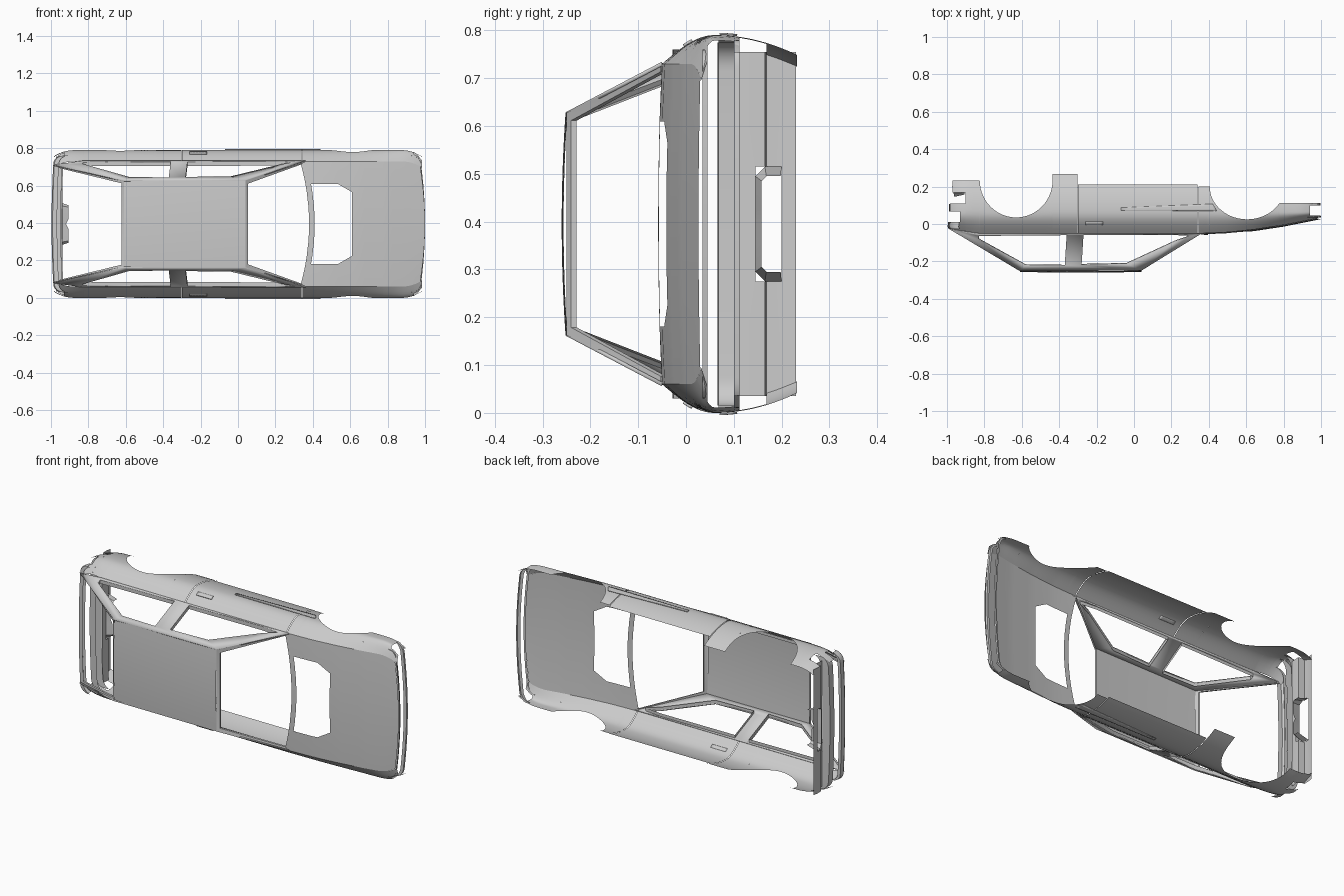
import bpy, bmesh
from math import cos, sin, pi, sqrt

if "Cube" in bpy.data.objects:
    bpy.data.objects.remove(bpy.data.objects["Cube"])

MID = 0.395  # half width; the shell lies on its side, car-up is -y, width is z


def finish(name, bm, mirror=True, thick=0.0):
    bmesh.ops.remove_doubles(bm, verts=bm.verts, dist=0.0004)
    bmesh.ops.recalc_face_normals(bm, faces=bm.faces)
    me = bpy.data.meshes.new(name)
    bm.to_mesh(me)
    bm.free()
    ob = bpy.data.objects.new(name, me)
    bpy.context.collection.objects.link(ob)
    ob.location.z = MID
    bpy.ops.object.select_all(action='DESELECT')
    ob.select_set(True)
    bpy.context.view_layer.objects.active = ob
    bpy.ops.object.shade_smooth_by_angle(angle=0.6)
    if thick:
        m = ob.modifiers.new("thickness", 'SOLIDIFY')
        m.thickness, m.offset = thick, 0
    if mirror:
        m = ob.modifiers.new("mirror", 'MIRROR')
        m.use_axis = (False, False, True)
        m.merge_threshold = 0.0005
    return ob


def grid(bm, rows):
    vs = [[bm.verts.new(p) for p in r] for r in rows]
    for a, b in zip(vs, vs[1:]):
        for i in range(len(a) - 1):
            bm.faces.new((a[i], a[i + 1], b[i + 1], b[i]))


def interp(pts, x):
    if x <= pts[0][0]:
        return pts[0][1]
    for (x0, y0), (x1, y1) in zip(pts, pts[1:]):
        if x <= x1:
            return y0 + (y1 - y0) * (x - x0) / (x1 - x0)
    return pts[-1][1]


def lin(a, b, n):
    return [a + (b - a) * i / n for i in range(n + 1)]


# Body shape: shoulder height along the length, and half width at any point
def top(x):
    return interp([(-0.99, -0.025), (-0.83, -0.05), (0.36, -0.05), (0.5, -0.044),
                   (0.65, -0.028), (0.8, -0.005), (1.0, 0.035)], x)


def taper(x):
    return 0.045 * max(0, (abs(x) - 0.86) / 0.14) ** 2.5


def width(x, y):
    t = top(x)
    if y < 0.06:
        u = max(0, (y - t) / (0.06 - t))
        w = 0.335 + 0.06 * sin(u * pi / 2)
    else:
        w = 0.395 - 1.4 * (y - 0.06) ** 2
    return w - taper(x)


def side(bm, cols, off=0.0, n=14):
    grid(bm, [[(x, y, width(x, y) + off) for y in lin(a, b, n)] for x, a, b in cols])


def span(x0, x1, a, b, n=6):
    return [(x, top(x) if a is None else a, b) for x in lin(x0, x1, n)]


def arch(cx, cy, rx, ry, t0, t1):
    return [(cx - rx * cos(t), top(cx - rx * cos(t)), cy - ry * sin(t)) for t in lin(t0, t1, 28)]


# Rear quarter with wheel arch, lamp notches and rear sill
bm = bmesh.new()
side(bm, span(-0.985, -0.93, None, 0.01))
side(bm, span(-0.93, -0.90, None, 0.11))
side(bm, span(-0.985, -0.93, 0.068, 0.11), n=3)
side(bm, span(-0.90, -0.825, None, 0.232))
side(bm, span(-0.97, -0.90, 0.168, 0.232), n=4)
side(bm, arch(-0.63, 0.235, 0.195, 0.2, 0, pi))
side(bm, span(-0.435, -0.303, None, 0.268))
finish("rear_quarter", bm)

# Door
bm = bmesh.new()
side(bm, span(-0.299, 0.340, None, 0.21, 14))
finish("door", bm)

# Front fender with wheel arch and lamp notch
bm = bmesh.new()
side(bm, span(0.344, 0.405, None, 0.20, 3))
side(bm, arch(0.605, 0.2, 0.2, 0.175, 0, pi - 0.52))
side(bm, span(0.7786, 0.94, None, 0.112))
side(bm, span(0.94, 0.985, None, 0.045))
side(bm, span(0.94, 0.985, 0.100, 0.112), n=2)
finish("front_fender", bm)

# Side moulding and door handle
bm = bmesh.new()
side(bm, [(x, interp([(-0.07, 0.072), (0.44, 0.07)], x), interp([(-0.07, 0.087), (0.42, 0.107), (0.44, 0.075)], x))
          for x in lin(-0.07, 0.42, 8) + [0.44]], 0.003, 4)
finish("side_moulding", bm, thick=0.004)
bm = bmesh.new()
side(bm, span(-0.26, -0.165, -0.005, 0.013), 0.002, 3)
finish("door_handle", bm, thick=0.006)


# Side window frames: planar panel with two window holes
def slope(x, y):
    return 0.335 - 0.525 * (-0.05 - y) - taper(x)


loops = [
    [(-0.985, -0.026), (-0.83, -0.05), (0.36, -0.05), (0.04, -0.247), (-0.61, -0.25)],
    [(-0.83, -0.062), (-0.83, -0.08), (-0.58, -0.217), (-0.37, -0.22), (-0.36, -0.058)],
    [(-0.27, -0.058), (-0.28, -0.215), (-0.04, -0.21), (0.22, -0.09), (0.30, -0.062), (0.20, -0.056)],
]
bm = bmesh.new()
for lp in loops:
    vs = [bm.verts.new((x, y, 0)) for x, y in lp]
    for i in range(len(vs)):
        bm.edges.new((vs[i - 1], vs[i]))
bmesh.ops.triangle_fill(bm, use_beauty=True, use_dissolve=False, edges=bm.edges[:], normal=(0, 0, 1))
for v in bm.verts:
    v.co.z = slope(v.co.x, v.co.y)
finish("side_window_frame", bm, thick=0.008)

# Inner lips around the side windows
bm = bmesh.new()
for lp in loops[1:]:
    ring = lp + lp[:1]
    grid(bm, [[(x, y, slope(x, y) - d) for x, y in ring] for d in (0, 0.02)])
finish("side_window_lip", bm)

# Roof
bm = bmesh.new()
grid(bm, [[(x, -0.248 - 0.008 * (1 - (w / 0.232) ** 2) - 0.004 * (1 - ((x + 0.285) / 0.325) ** 2), w)
           for w in lin(0, 0.232, 8)] for x in lin(-0.61, 0.04, 12)])
finish("roof", bm)


# Windscreen and rear window surrounds
def surround(name, hi, lo, inset):
    (x0, y0, w0), (x1, y1, w1) = hi, lo
    ax = 1 if x1 > x0 else -1
    outer = [(x0, y0, 0), (x0, y0, w0), (x1, y1, w1)]
    inner = [(x0 + ax * 0.014, y0 + 0.009, 0), (x0 + ax * 0.014, y0 + 0.009, w0 - inset),
             (x1 - ax * 0.01, y1, w1 - inset)]
    deep = [(x, y + 0.012, w) for x, y, w in inner]
    bm = bmesh.new()
    grid(bm, [outer, inner, deep])
    finish(name, bm)


surround("windscreen_surround", (0.04, -0.25, 0.232), (0.35, -0.052, 0.335), 0.016)
surround("rear_window_surround", (-0.61, -0.25, 0.232), (-0.975, -0.028, 0.315), 0.014)


# Bonnet and cowl, bowed in plan, with chamfered opening
def hood(x, w):
    bow = interp([(0.38, 0.048), (0.41, 0.048), (0.5, 0.02), (0.61, 0), (0.75, 0), (1.0, 0.025)], x)
    f = w / 0.335
    xx = x - bow * f * f
    return (xx, top(xx) - 0.009 * (1 - f * f), w * (1 - taper(xx) / 0.335))


xs = [0.38, 0.41, 0.45, 0.5, 0.54, 0.61] + lin(0.65, 1.0, 14)
ws = [0, 0.05, 0.1, 0.17, 0.214, 0.25, 0.28, 0.31, 0.335]
bm = bmesh.new()
for x0, x1 in zip(xs, xs[1:]):
    for w0, w1 in zip(ws, ws[1:]):
        c = [(x0, w0), (x1, w0), (x1, w1), (x0, w1)]
        if 0.405 < x0 < 0.6 and w0 < 0.21:
            if x0 != 0.54 or w0 != 0.17:
                continue
            c = c[1:]
        bm.faces.new([bm.verts.new(hood(*p)) for p in c])
finish("bonnet", bm)


# Crosswise bands following the rounded nose and tail plan
def plan(sgn, end, bow, w1=0.375):
    pts = [(end - bow * (w / 0.33) ** 2, w) for w in lin(0, 0.32, 6)]
    xe = pts[-1][0]
    r = w1 - 0.32
    pts += [(xe - 0.05 * (1 - cos(t)), 0.32 + r * sin(t)) for t in lin(0.2, pi / 2, 6)]
    return [(sgn * x, w) for x, w in pts]


def band(name, path, prof, thick=0.0):
    bm = bmesh.new()
    grid(bm, [[(x + dx, y, w) for x, w in path] for dx, y in prof])
    finish(name, bm, thick=thick)


band("nose_lip", plan(1, 1.0, 0.023, 0.365), [(0, 0.034), (-0.002, 0.045), (-0.015, 0.045)])
band("nose_lower_strip", plan(1, 0.998, 0.02, 0.385), [(-0.018, 0.1), (0, 0.1), (0, 0.112)])
band("tail_lip", plan(-1, 0.997, 0.01, 0.365),
     [(0.03, -0.028), (0.006, -0.026), (0, -0.015), (0.003, 0.01), (0.02, 0.01)])

# Stepped rear panel, left open where the plate recess sits
band("rear_upper_panel", plan(-1, 0.988, 0.01, 0.38), [(0.04, 0.066), (0, 0.068), (0, 0.108), (0.045, 0.11)])
bm = bmesh.new()
prof = [(-0.94, 0.11), (-0.937, 0.145), (-0.937, 0.165), (-0.972, 0.168), (-0.972, 0.2), (-0.968, 0.23)]
cols = [0, 0.1, 0.12, 0.25, 0.36]
for (xa, ya), (xb, yb) in zip(prof, prof[1:]):
    for w0, w1 in zip(cols, cols[1:]):
        if 0.14 < ya < 0.19 and w1 <= 0.12:
            continue
        bm.faces.new([bm.verts.new(p) for p in ((xa, ya, w0), (xa, ya, w1), (xb, yb, w1), (xb, yb, w0))])
finish("rear_lower_panel", bm)

# Plate recess: tapered walls reaching inward
bm = bmesh.new()
outer = [(-0.96, 0.145, 0), (-0.96, 0.145, 0.10), (-0.965, 0.165, 0.12), (-0.972, 0.2, 0.12)]
inner = [(-0.92, 0.158, 0), (-0.905, 0.158, 0.03), (-0.905, 0.158, 0.09), (-0.905, 0.168, 0.1), (-0.905, 0.198, 0.1)]
outer.insert(1, (-0.96, 0.145, 0.03))
grid(bm, [outer, inner])
finish("plate_recess", bm)
